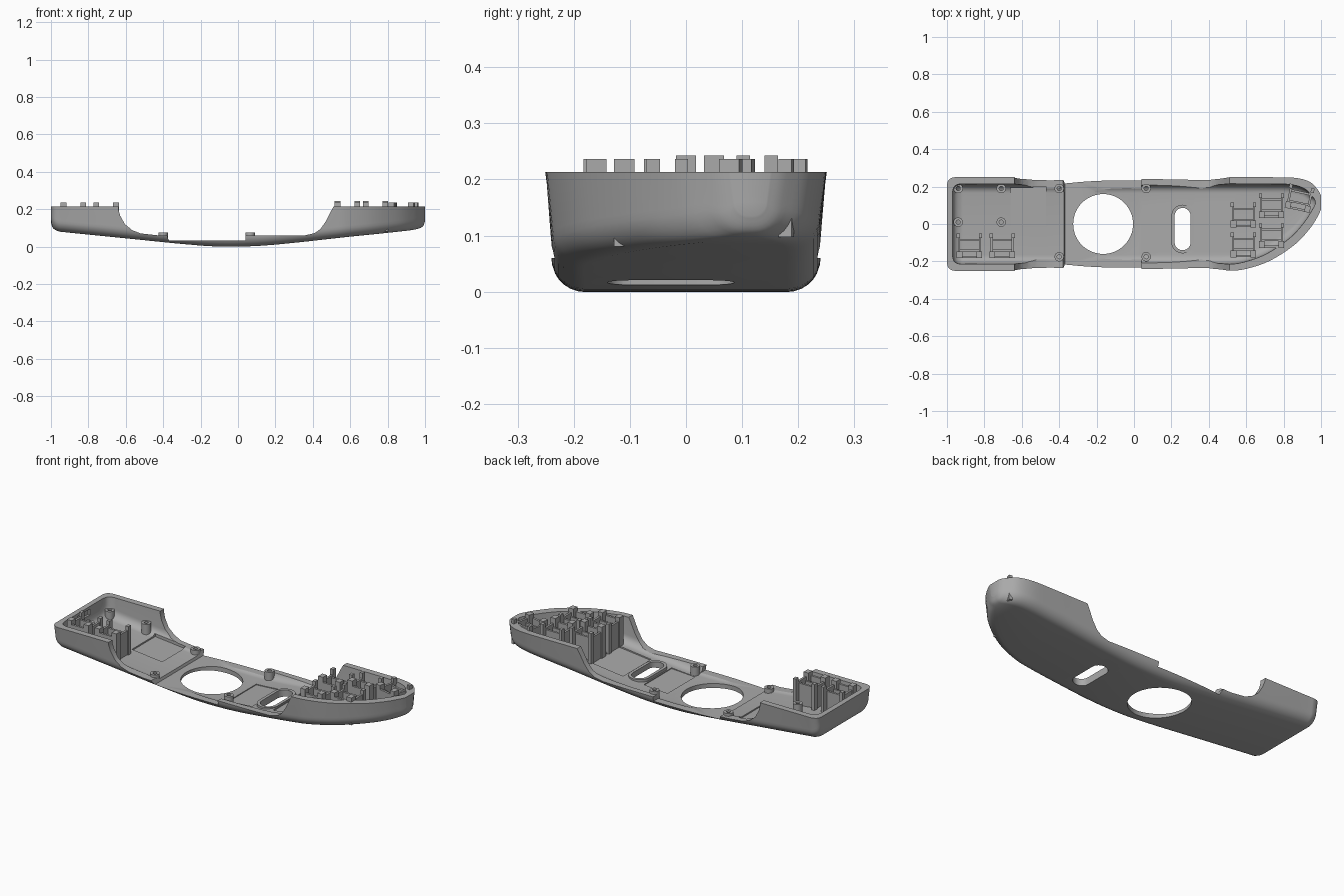
import bpy, bmesh, math
from mathutils import Vector, Matrix

cube = bpy.data.objects.get("Cube")
if cube:
    bpy.data.objects.remove(cube, do_unlink=True)

grey = bpy.data.materials.new("plain_grey")
grey.use_nodes = True
GREY = (0.4, 0.4, 0.4, 1)
grey.diffuse_color = GREY
grey.node_tree.nodes["Principled BSDF"].inputs["Base Color"].default_value = GREY

RIM, FLOOR, WALL = 0.213, 0.025, 0.03

# Shell stations: x, front edge, back edge, underside height
STATIONS = [Vector(r) for r in (
    (-1, -.21, .21, .13), (-.99, -.237, .237, .1), (-.96, -.25, .25, .082),
    (-.9, -.25, .25, .074), (-.6, -.25, .25, .044), (-.3, -.25, .25, .014),
    (-.1, -.25, .25, 0), (.1, -.25, .25, .003), (.3, -.25, .25, .02),
    (.5, -.25, .25, .042), (.6, -.24, .25, .053), (.73, -.195, .25, .066),
    (.86, -.11, .247, .08), (.94, -.025, .225, .09), (.985, .045, .18, .105),
    (1, .08, .15, .135))]


def finish(name, bm, smooth=False):
    bmesh.ops.recalc_face_normals(bm, faces=bm.faces)
    me = bpy.data.meshes.new(name)
    bm.to_mesh(me)
    bm.free()
    me.materials.append(grey)
    ob = bpy.data.objects.new(name, me)
    bpy.context.collection.objects.link(ob)
    if smooth:
        smooth_edges(ob)
    return ob


def activate(ob):
    bpy.ops.object.select_all(action='DESELECT')
    ob.select_set(True)
    bpy.context.view_layer.objects.active = ob


def smooth_edges(ob):
    activate(ob)
    bpy.ops.object.shade_smooth_by_angle(angle=math.radians(30))


def underside(x):
    for a, b in zip(STATIONS, STATIONS[1:]):
        if x <= b[0]:
            return a[3] + (b[3] - a[3]) * (x - a[0]) / (b[0] - a[0])
    return STATIONS[-1][3]


def spline(rows, steps=5):
    out = []
    for i in range(len(rows) - 1):
        p0, p1 = rows[max(i - 1, 0)], rows[i]
        p2, p3 = rows[i + 1], rows[min(i + 2, len(rows) - 1)]
        for k in range(steps):
            t = k / steps
            out.append(p1 + (p2 - p0) * (t / 2)
                       + (p0 * 2 - p1 * 5 + p2 * 4 - p3) * (t * t / 2)
                       + (p1 * 3 - p0 - p2 * 3 + p3) * (t ** 3 / 2))
    return out + [rows[-1]]


def section(x, yf, yb, zb, top, radius):
    # U-shaped cross-section with tapered walls and rounded lower corners
    taper = min(.01, (yb - yf) * .1)
    r = min(radius, (yb - yf) * .35)
    arc = [math.pi / 2 * k / 7 for k in range(8)]
    front = [(yf + taper + r - r * math.cos(a), zb + r - r * math.sin(a)) for a in arc]
    back = [(yb - taper - r + r * math.cos(a), zb + r - r * math.sin(a)) for a in reversed(arc)]
    return [Vector((x, y, z)) for y, z in [(yf, top)] + front + back + [(yb, top)]]


def loft(name, rings):
    bm = bmesh.new()
    vs = [[bm.verts.new(p) for p in ring] for ring in rings]
    n = len(vs[0])
    for a, b in zip(vs, vs[1:]):
        for i in range(n):
            bm.faces.new((a[i], a[(i + 1) % n], b[(i + 1) % n], b[i]))
    bm.faces.new(vs[0])
    bm.faces.new(vs[-1][::-1])
    return finish(name, bm)


def stadium(cx, cy, r, half, n=16):
    pts = []
    for end in (1, -1):
        for k in range(n + 1):
            a = math.pi * k / n + (0 if end > 0 else math.pi)
            pts.append((cx + r * math.cos(a), cy + end * half + r * math.sin(a)))
    return pts


def circle(cx, cy, r, n=24):
    return [(cx + r * math.cos(math.tau * k / n), cy + r * math.sin(math.tau * k / n))
            for k in range(n)]


def upright(name, pts, z0, z1):
    return loft(name, [[Vector((x, y, z)) for x, y in pts] for z in (z0, z1)])


def collar(name, outer, inner, z0, z1):
    bm = bmesh.new()
    loops = [[bm.verts.new((x, y, z)) for x, y in pts] for pts, z in
             ((outer, z0), (outer, z1), (inner, z1), (inner, z0))]
    n = len(outer)
    for k in range(4):
        a, b = loops[k], loops[(k + 1) % 4]
        for i in range(n):
            bm.faces.new((a[i], a[(i + 1) % n], b[(i + 1) % n], b[i]))
    return finish(name, bm, smooth=True)


def cut(target, cutter):
    cutter.hide_render = True
    mod = target.modifiers.new("cut", 'BOOLEAN')
    mod.operation, mod.solver, mod.object = 'DIFFERENCE', 'EXACT', cutter
    activate(target)
    bpy.ops.object.modifier_apply(modifier=mod.name)
    bpy.data.objects.remove(cutter, do_unlink=True)


# Hollow shell
rows = spline(STATIONS)
shell = loft("shell", [section(*r, RIM, .06) for r in rows])
cut(shell, loft("cavity", [section(x * .97, yf + WALL, yb - WALL, zb + FLOOR, .3, .045)
                           for x, yf, yb, zb in rows]))

# Lowered side walls along the middle
NOTCH = [(-.64, .3), (-.64, .2), (-.63, .165), (-.605, .12), (-.565, .087), (-.52, .07),
         (-.43, .06), (-.38, .06), (-.37, .033), (.04, .033), (.04, .06), (.36, .06),
         (.41, .072), (.44, .093), (.47, .135), (.495, .185), (.51, .213), (.51, .3)]
cut(shell, loft("side_notch", [[Vector((x, y, z)) for x, z in NOTCH] for y in (-.4, .4)]))

# Round opening and long slot
cut(shell, upright("round_cutter", circle(-.165, 0, .16, 64), -.1, .2))
cut(shell, upright("slot_cutter", stadium(.26, -.027, .043, .07), -.1, .2))

# Shallow floor recesses that follow the slope
for x0, x1, y0, y1 in ((-.66, -.47, -.01, .2), (.045, .195, -.15, .1), (.325, .53, -.15, .1)):
    rings = []
    for x in (x0, x1):
        z = underside(x) + FLOOR - .006
        rings.append([Vector((x, y0, z)), Vector((x, y1, z)),
                      Vector((x, y1, z + .02)), Vector((x, y0, z + .02))])
    cut(shell, loft("recess_cutter", rings))

# Latch pockets inside the rim
for cx, cy, ang in ((-.775, .224, 0), (-.775, -.224, 0), (-.974, 0, 90),
                    (.66, .224, 0), (.6, -.214, 10), (.93, -.005, 52)):
    rot = Matrix.Translation((cx, cy, 0)) @ Matrix.Rotation(math.radians(ang), 4, 'Z')
    corners = [rot @ Vector((sx * .055, sy * .008, 0))
               for sx, sy in ((-1, -1), (1, -1), (1, 1), (-1, 1))]
    cut(shell, upright("latch_cutter", [(p.x, p.y) for p in corners], .165, .198))
smooth_edges(shell)

# Raised rim around the slot
collar("slot_rim", stadium(.26, -.027, .06, .07), stadium(.26, -.027, .043, .07), .025, .052)

# Hollow screw posts
for x, top in ((-.94, .15), (-.71, .14), (-.4, .075), (.065, .075)):
    for y in (.19, .01 if x < -.5 else -.175):
        collar("screw_post", circle(x, y, .025), circle(x, y, .011), underside(x) + .015, top)


# Upright holders with side walls, cross walls and corner tabs
def holder(name, cx, cy, angle=0, top=.236):
    bm = bmesh.new()
    base = underside(cx) + .014
    place = Matrix.Translation((cx, cy, 0)) @ Matrix.Rotation(math.radians(angle), 4, 'Z')

    def box(x, y, w, d, z1):
        m = (place @ Matrix.Translation((x, y, (base + z1) / 2))
             @ Matrix.Diagonal((w, d, z1 - base, 1)))
        bmesh.ops.create_cube(bm, size=1, matrix=m)

    for s in (-1, 1):
        box(s * .056, 0, .012, .12, RIM)
        box(s * .059, .057, .018, .024, top)
        box(s * .053, -.045, .03, .036, top)
    box(0, -.056, .1, .012, RIM)
    box(0, -.022, .1, .01, RIM - .02)
    box(0, .035, .1, .012, RIM - .01)
    return finish(name, bm)


for x, y in ((-.88, -.12), (-.705, -.12)):
    holder("left_end_holder" if x > 0 else "right_end_holder", x, y)
for x, y, ang, top in ((.585, .045, 0, .243), (.585, -.115, 0, .236), (.735, .095, 0, .243),
                       (.735, -.065, 0, .236), (.885, .135, -12, .236)):
    holder("left_end_holder", x, y, ang, top)
